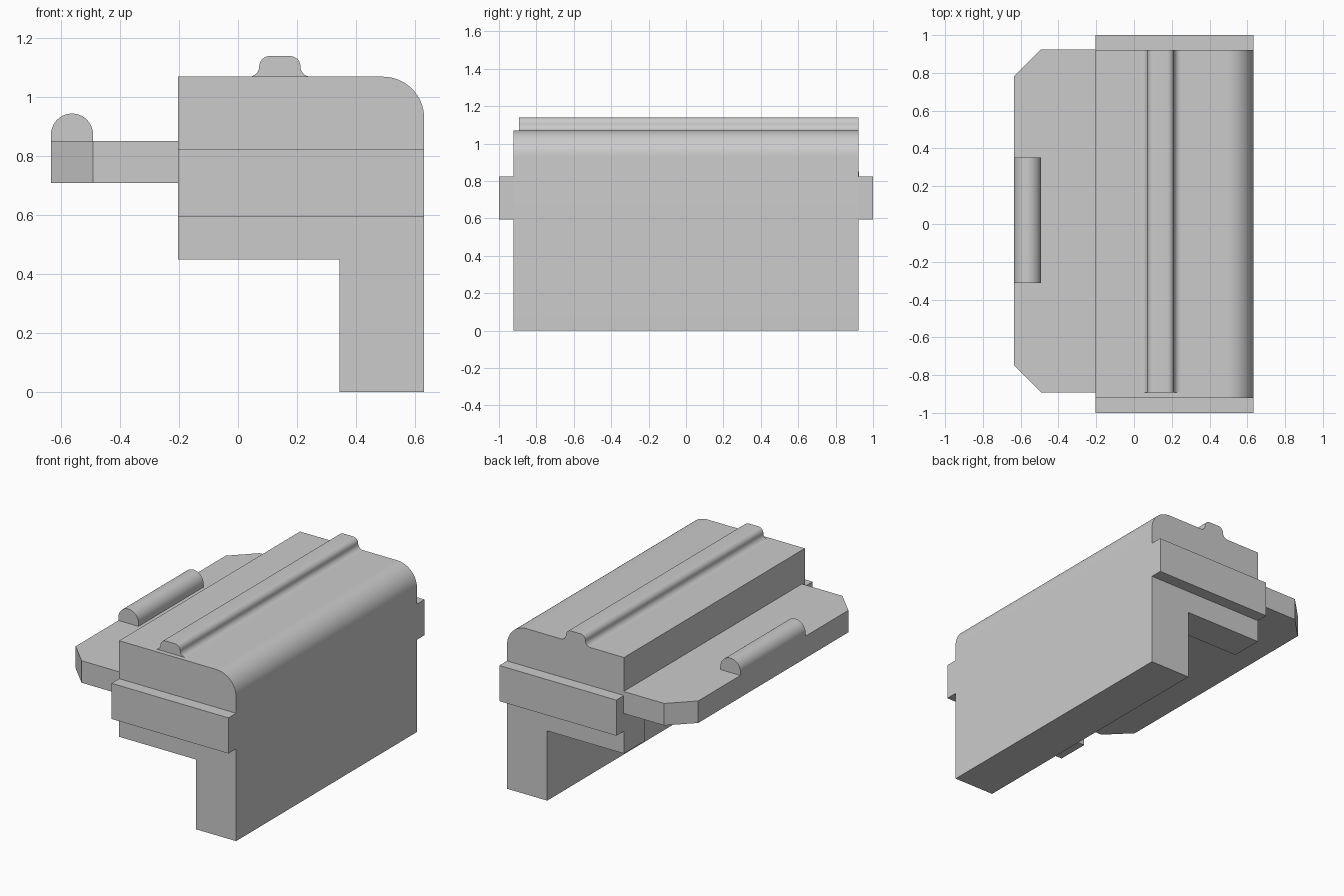
import bpy
import bmesh
from math import cos, sin, radians
from mathutils import Vector

cube = bpy.data.objects.get("Cube")
if cube:
    bpy.data.objects.remove(cube, do_unlink=True)

GREY = (0.6, 0.6, 0.6, 1.0)
grey = bpy.data.materials.new("plain_grey")
grey.use_nodes = True
grey.diffuse_color = GREY
grey.node_tree.nodes["Principled BSDF"].inputs["Base Color"].default_value = GREY


def arc(cx, cz, radius, start, end, steps=12):
    """Points along a circular arc, angles in degrees."""
    angles = [radians(start + (end - start) * i / steps) for i in range(steps + 1)]
    return [(cx + radius * cos(a), cz + radius * sin(a)) for a in angles]


def extrude(name, points, low, high, axis="y"):
    """Extrude an outline along y (points are x, z) or z (points are x, y)."""
    bm = bmesh.new()
    if axis == "y":
        verts = [bm.verts.new((a, low, b)) for a, b in points]
        offset = Vector((0, high - low, 0))
    else:
        verts = [bm.verts.new((a, b, low)) for a, b in points]
        offset = Vector((0, 0, high - low))
    face = bm.faces.new(verts)
    result = bmesh.ops.extrude_face_region(bm, geom=[face])
    moved = [v for v in result["geom"] if isinstance(v, bmesh.types.BMVert)]
    bmesh.ops.translate(bm, vec=offset, verts=moved)
    bmesh.ops.recalc_face_normals(bm, faces=bm.faces)
    mesh = bpy.data.meshes.new(name)
    bm.to_mesh(mesh)
    bm.free()
    mesh.materials.append(grey)
    obj = bpy.data.objects.new(name, mesh)
    bpy.context.collection.objects.link(obj)
    return obj


def select(obj):
    bpy.ops.object.select_all(action="DESELECT")
    obj.select_set(True)
    bpy.context.view_layer.objects.active = obj


def smooth(obj):
    select(obj)
    bpy.ops.object.shade_smooth_by_angle(angle=radians(30))


def rect(x0, x1, b0, b1):
    return [(x0, b0), (x1, b0), (x1, b1), (x0, b1)]


BACK, LEG, FRONT = -0.203, 0.345, 0.632
UNDER, PLATE_LOW, PLATE_TOP, TOP = 0.45, 0.71, 0.852, 1.07
OUTER, INNER = -0.635, -0.492

# Main body with its downward leg and rounded upper edge
profile = [(BACK, UNDER), (LEG, UNDER), (LEG, 0), (FRONT, 0)]
profile += arc(FRONT - 0.14, TOP - 0.14, 0.14, 0, 90, 16) + [(BACK, TOP)]
body = extrude("main_body", profile, -0.922, 0.922)

# Recess under the body, leaving a block at each end
cutter = extrude("recess_cutter", rect(BACK - 0.1, LEG, UNDER - 0.1, PLATE_LOW), -0.71, 0.71)
cutter.hide_render = True
select(body)
cut = body.modifiers.new("recess", "BOOLEAN")
cut.operation = "DIFFERENCE"
cut.solver = "EXACT"
cut.object = cutter
bpy.ops.object.modifier_apply(modifier=cut.name)
bpy.data.objects.remove(cutter, do_unlink=True)
smooth(body)

# Guide rails on both ends
for name, side in (("front_rail", -1), ("back_rail", 1)):
    y0, y1 = sorted((side * 0.922, side))
    extrude(name, rect(BACK, FRONT, 0.595, 0.825), y0, y1)

# Side plate with clipped outer corners
C = 0.143
Y0, Y1 = -0.892, 0.925
plate = [(BACK, Y0), (INNER, Y0), (OUTER, Y0 + C),
         (OUTER, Y1 - C), (INNER, Y1), (BACK, Y1)]
extrude("side_plate", plate, PLATE_LOW, PLATE_TOP, axis="z")

# Round-topped grip on the plate
R = (INNER - OUTER) / 2
grip = [(OUTER, PLATE_TOP), (INNER, PLATE_TOP)]
grip += arc((OUTER + INNER) / 2, 0.945 - R, R, 0, 180, 20)
smooth(extrude("grip", grip, -0.312, 0.352))

# Top ridge with flared foot and rounded crown
F = 0.035
MID, HALF = 0.142, 0.07
ridge = arc(MID + HALF + F, TOP + F, F, 270, 180, 8)
ridge += arc(MID + HALF - F, TOP + F, F, 0, 90, 8)
ridge += arc(MID - HALF + F, TOP + F, F, 90, 180, 8)
ridge += arc(MID - HALF - F, TOP + F, F, 0, -90, 8)
smooth(extrude("top_ridge", ridge, -0.892, 0.922))
